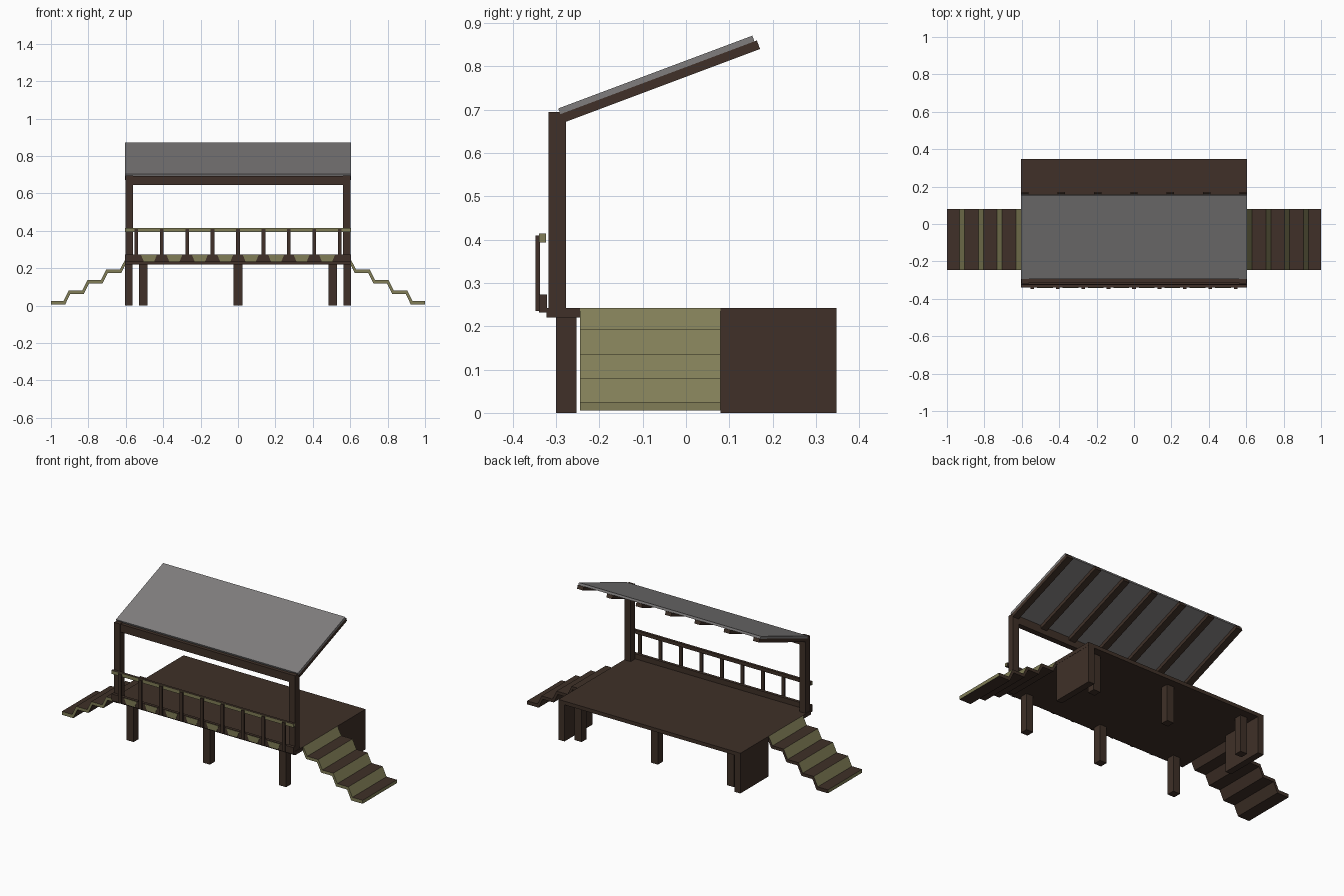
import bpy, bmesh
from mathutils import Vector

if "Cube" in bpy.data.objects:
    bpy.data.objects.remove(bpy.data.objects["Cube"])


def make_mat(name, rgb):
    m = bpy.data.materials.new(name)
    m.diffuse_color = (*rgb, 1)
    m.use_nodes = True
    m.node_tree.nodes["Principled BSDF"].inputs["Base Color"].default_value = m.diffuse_color
    return m


BROWN = make_mat("dark brown wood", (0.050, 0.030, 0.021))
OLIVE = make_mat("olive wood", (0.220, 0.208, 0.095))
GREY = make_mat("grey roofing", (0.215, 0.207, 0.207))


def prism(name, pts, axis, lo, hi, mats, rule=None):
    """Extrude a closed profile: axis 'x' uses (y,z) points, axis 'y' uses (x,z)."""
    bm = bmesh.new()

    def at(p, t):
        return (t, p[0], p[1]) if axis == 'x' else (p[0], t, p[1])
    a = [bm.verts.new(at(p, lo)) for p in pts]
    b = [bm.verts.new(at(p, hi)) for p in pts]
    n = len(pts)
    bm.faces.new(a)
    bm.faces.new(b[::-1])
    for i in range(n):
        j = (i + 1) % n
        bm.faces.new((a[i], b[i], b[j], a[j]))
    bmesh.ops.recalc_face_normals(bm, faces=bm.faces)
    if rule:
        for f in bm.faces:
            f.material_index = rule(f.normal)
    me = bpy.data.meshes.new(name)
    bm.to_mesh(me)
    bm.free()
    for m in mats:
        me.materials.append(m)
    ob = bpy.data.objects.new(name, me)
    bpy.context.collection.objects.link(ob)
    return ob


def box(name, x0, x1, y0, y1, z0, z1, mats=(BROWN,), rule=None):
    return prism(name, [(y0, z0), (y1, z0), (y1, z1), (y0, z1)], 'x', x0, x1, mats, rule)


# Deck and the six legs
box("deck", -0.605, 0.605, -0.322, 0.347, 0.22, 0.242)
for x in (-0.507, 0, 0.507):
    box("front_leg", x - 0.023, x + 0.023, -0.30, -0.253, 0, 0.221)
    box("back_leg", x - 0.023, x + 0.023, 0.253, 0.30, 0, 0.221)

# Stairs: folded strip, olive risers and front edge, brown treads and underside
top = [(0.605, 0.242)]
for i in range(4):
    z = 0.192 - 0.0555 * i
    top += [(0.632 + 0.1 * i, z), (0.705 + 0.1 * i, z)]
top[-1] = (1.0, top[-1][1])
under = [(x - 0.008, z - 0.018) for x, z in top]
under[0] = (0.60, 0.222)
under[-1] = (1.0, 0.005)
under[-2] = (under[-2][0], 0.005)


def stair_rule(n):
    if n.y < -0.5:
        return 1
    return 1 if n.z > -0.1 and abs(n.x) > 0.3 else 0


for s in (-1, 1):
    prism("stairs", [(s * x, z) for x, z in top + under[::-1]], 'y',
          -0.245, 0.08, (BROWN, OLIVE), stair_rule)
    # Side wall beside the stairs and tall roof post
    xs = sorted((s * 0.565, s * 0.604))
    box("side_wall", *xs, 0.08, 0.347, 0, 0.241)
    xs = sorted((s * 0.562, s * 0.602))
    box("roof_post", *xs, -0.317, -0.277, 0.24, 0.695)

# Beam joining the posts
box("roof_beam", -0.565, 0.565, -0.312, -0.279, 0.645, 0.692)

# Sloping rafters and roof sheet
lo, hi = Vector((-0.277, 0.672)), Vector((0.171, 0.84))
d = (hi - lo).normalized()
up = Vector((-d.y, d.x))
rafter = [lo, hi, hi + up * 0.021, lo + up * 0.021]
for i in range(7):
    x = (i - 3) * 0.195
    prism("rafter", rafter, 'x', x - 0.02, x + 0.02, (BROWN,))
a = lo + up * 0.021 - d * 0.006
b = hi + up * 0.021 - d * 0.006
prism("roof_sheet", [a, b, b + up * 0.014, a + up * 0.014], 'x', -0.605, 0.605, (GREY,))

# Front railing: rails olive outside and brown inside
def rail_rule(n):
    return 1 if n.y < -0.5 or abs(n.x) > 0.5 else 0


box("top_rail", -0.605, 0.605, -0.339, -0.323, 0.393, 0.414, (BROWN, OLIVE), rail_rule)
box("bottom_rail", -0.605, 0.605, -0.339, -0.321, 0.232, 0.273)
for i in range(9):
    x = (i - 4) * 0.136
    box("baluster", x - 0.01, x + 0.01, -0.347, -0.337, 0.235, 0.41)
    # Olive weathered patch between balusters
    if i < 8:
        c = x + 0.068
        prism("rail_patch", [(c - 0.028, 0.236), (c + 0.028, 0.236),
                             (c + 0.042, 0.270), (c - 0.042, 0.270)],
              'y', -0.341, -0.3385, (OLIVE,))
